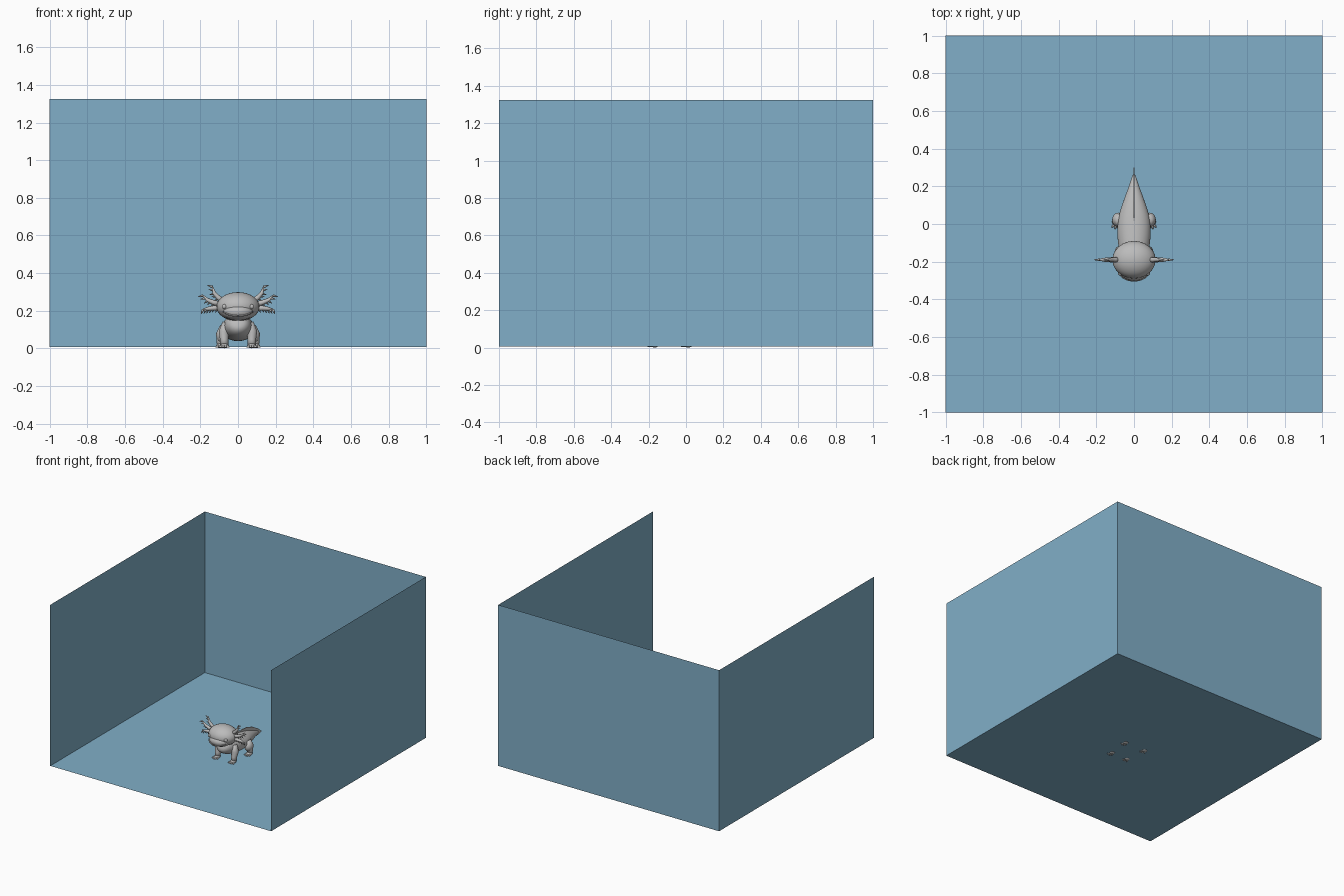
import bpy
import bmesh
import math
from mathutils import Matrix, Vector

cube = bpy.data.objects.get("Cube")
if cube:
    bpy.data.objects.remove(cube, do_unlink=True)


def material(name, rgb):
    m = bpy.data.materials.new(name)
    m.use_nodes = True
    m.diffuse_color = (*rgb, 1)
    m.node_tree.nodes["Principled BSDF"].inputs["Base Color"].default_value = (*rgb, 1)
    return m


BLUE = material("water blue", (0.22, 0.43, 0.58))
GREY = material("clay grey", (0.5, 0.5, 0.5))


def finish(name, bm, mat, smooth=True):
    bmesh.ops.recalc_face_normals(bm, faces=bm.faces)
    mesh = bpy.data.meshes.new(name)
    bm.to_mesh(mesh)
    bm.free()
    mesh.materials.append(mat)
    for p in mesh.polygons:
        p.use_smooth = smooth
    obj = bpy.data.objects.new(name, mesh)
    bpy.context.collection.objects.link(obj)
    return obj


def panel(name, corners):
    bm = bmesh.new()
    bm.faces.new([bm.verts.new(c) for c in corners])
    return finish(name, bm, BLUE, False)


def add_ball(bm, centre, radii):
    mat = Matrix.Translation(centre) @ Matrix.Diagonal((*radii, 1))
    bmesh.ops.create_uvsphere(bm, u_segments=24, v_segments=16, radius=1, matrix=mat)


def add_tube(bm, points, radii, sides=12):
    """Sweep an oval (width, height) along the points and cap both ends."""
    pts = [Vector(p) for p in points]
    rings = []
    for i, p in enumerate(pts):
        along = (pts[min(i + 1, len(pts) - 1)] - pts[max(i - 1, 0)]).normalized()
        side = along.cross(Vector((0, 1, 0) if abs(along.y) < 0.7 else (0, 0, 1))).normalized()
        up = side.cross(along)
        a, b = radii[i]
        angles = [math.tau * k / sides for k in range(sides)]
        rings.append([bm.verts.new(p + side * a * math.cos(t) + up * b * math.sin(t))
                      for t in angles])
    for r, q in zip(rings, rings[1:]):
        for k in range(sides):
            n = (k + 1) % sides
            bm.faces.new((r[k], r[n], q[n], q[k]))
    bm.faces.new(rings[0])
    bm.faces.new(rings[-1])


def subdivide(obj, levels=2):
    mod = obj.modifiers.new("smooth", "SUBSURF")
    mod.levels = mod.render_levels = levels


# Tank: floor and three walls, open at the front and top
F, H = 0.007, 1.325
panel("floor", [(-1, -1, F), (1, -1, F), (1, 1, F), (-1, 1, F)])
panel("back_wall", [(-1, 1, F), (1, 1, F), (1, 1, H), (-1, 1, H)])
for label, x in (("left", 1), ("right", -1)):
    panel(label + "_wall", [(x, -1, F), (x, 1, F), (x, 1, H), (x, -1, H)])

# Body tapering into the tail: y, z, half width, half height
sections = [(-0.22, 0.14, 0.03, 0.03), (-0.2, 0.13, 0.065, 0.06), (-0.13, 0.115, 0.085, 0.072),
            (-0.05, 0.105, 0.093, 0.07), (0.03, 0.1, 0.09, 0.062), (0.1, 0.095, 0.066, 0.05),
            (0.16, 0.088, 0.044, 0.036), (0.21, 0.08, 0.024, 0.024), (0.27, 0.07, 0.005, 0.008)]
bm = bmesh.new()
add_tube(bm, [(0, s[0], s[1]) for s in sections], [s[2:] for s in sections], 14)
subdivide(finish("body_and_tail", bm, GREY))

# Thin fin above and below the tail
outline = [(-0.01, 0.155), (0.05, 0.172), (0.12, 0.165), (0.19, 0.14), (0.25, 0.105),
           (0.3, 0.065), (0.25, 0.052), (0.19, 0.048), (0.12, 0.055)]
bm = bmesh.new()
bm.faces.new([bm.verts.new((0, y, z)) for y, z in outline])
fin = finish("tail_fin", bm, GREY, False)
solid = fin.modifiers.new("thickness", "SOLIDIFY")
solid.thickness, solid.offset = 0.007, 0

# Broad head with a short snout
bm = bmesh.new()
add_ball(bm, (0, -0.19, 0.222), (0.115, 0.1, 0.077))
add_ball(bm, (0, -0.23, 0.195), (0.085, 0.072, 0.047))
finish("head", bm, GREY)

# Smiling lip line following the snout
bm = bmesh.new()
smile = []
for i in range(13):
    a = math.radians(-60 + 10 * i)
    smile.append((0.09 * math.sin(a), -0.23 - 0.072 * math.cos(a), 0.172 + 0.028 * math.sin(a) ** 2))
add_tube(bm, smile, [(0.004, 0.004)] * len(smile), 8)
finish("mouth", bm, GREY)

# Gill stalks as x, z paths
gills = {
    "upper": [(0.075, 0.25), (0.105, 0.27), (0.127, 0.295), (0.137, 0.333)],
    "middle": [(0.095, 0.235), (0.13, 0.244), (0.163, 0.258), (0.19, 0.285)],
    "lower": [(0.095, 0.215), (0.13, 0.214), (0.16, 0.211), (0.19, 0.207)],
}

for label, s in (("left", 1), ("right", -1)):
    # Eye
    bm = bmesh.new()
    add_ball(bm, (s * 0.072, -0.262, 0.222), (0.014, 0.012, 0.013))
    finish(label + "_eye", bm, GREY)

    # Feathered gills, each with a row of pointed frills below
    for part, path in gills.items():
        bm = bmesh.new()
        pts = [Vector((s * x, -0.19, z)) for x, z in path]
        add_tube(bm, pts, [(0.015, 0.015), (0.013, 0.013), (0.01, 0.01), (0.002, 0.002)])
        for a, b in zip(pts, pts[1:]):
            along = (b - a).normalized()
            down = Vector((along.z * s, 0, -along.x * s))
            for t in (0.35, 0.85):
                root = a.lerp(b, t)
                tip = root + down * 0.024 + along * 0.014
                add_tube(bm, [root, root.lerp(tip, 0.5), tip],
                         [(0.007, 0.007), (0.005, 0.005), (0.001, 0.001)], 6)
        finish(label + "_" + part + "_gill", bm, GREY)

    # Legs: hip, knee, ankle
    legs = {
        "front": ([(0.055, -0.14, 0.13), (0.075, -0.145, 0.085), (0.073, -0.155, 0.045),
                   (0.073, -0.16, 0.012)], (0.03, 0.028, 0.022, 0.021)),
        "rear": ([(0.065, 0.02, 0.105), (0.088, 0.022, 0.07), (0.092, 0.025, 0.04),
                  (0.092, 0.02, 0.012)], (0.035, 0.03, 0.022, 0.02)),
    }
    for part, (path, radii) in legs.items():
        bm = bmesh.new()
        add_tube(bm, [(s * x, y, z) for x, y, z in path], [(r, r) for r in radii])
        x, y, z = path[-1]
        add_ball(bm, (s * x, y - 0.008, 0.014), (0.024, 0.024, 0.013))
        if part == "rear":
            add_ball(bm, (s * 0.083, 0.022, 0.07), (0.033, 0.038, 0.042))
        # Splayed toes
        for deg in (-40, -13, 13, 40):
            d = Vector((math.sin(math.radians(deg)), -math.cos(math.radians(deg)), 0))
            root = Vector((s * x, y - 0.008, 0.011)) + d * 0.012
            add_tube(bm, [root, root + d * 0.016, root + d * 0.027 - Vector((0, 0, 0.004))],
                     [(0.008, 0.008), (0.007, 0.007), (0.003, 0.003)], 8)
        finish(label + "_" + part + "_leg", bm, GREY)
